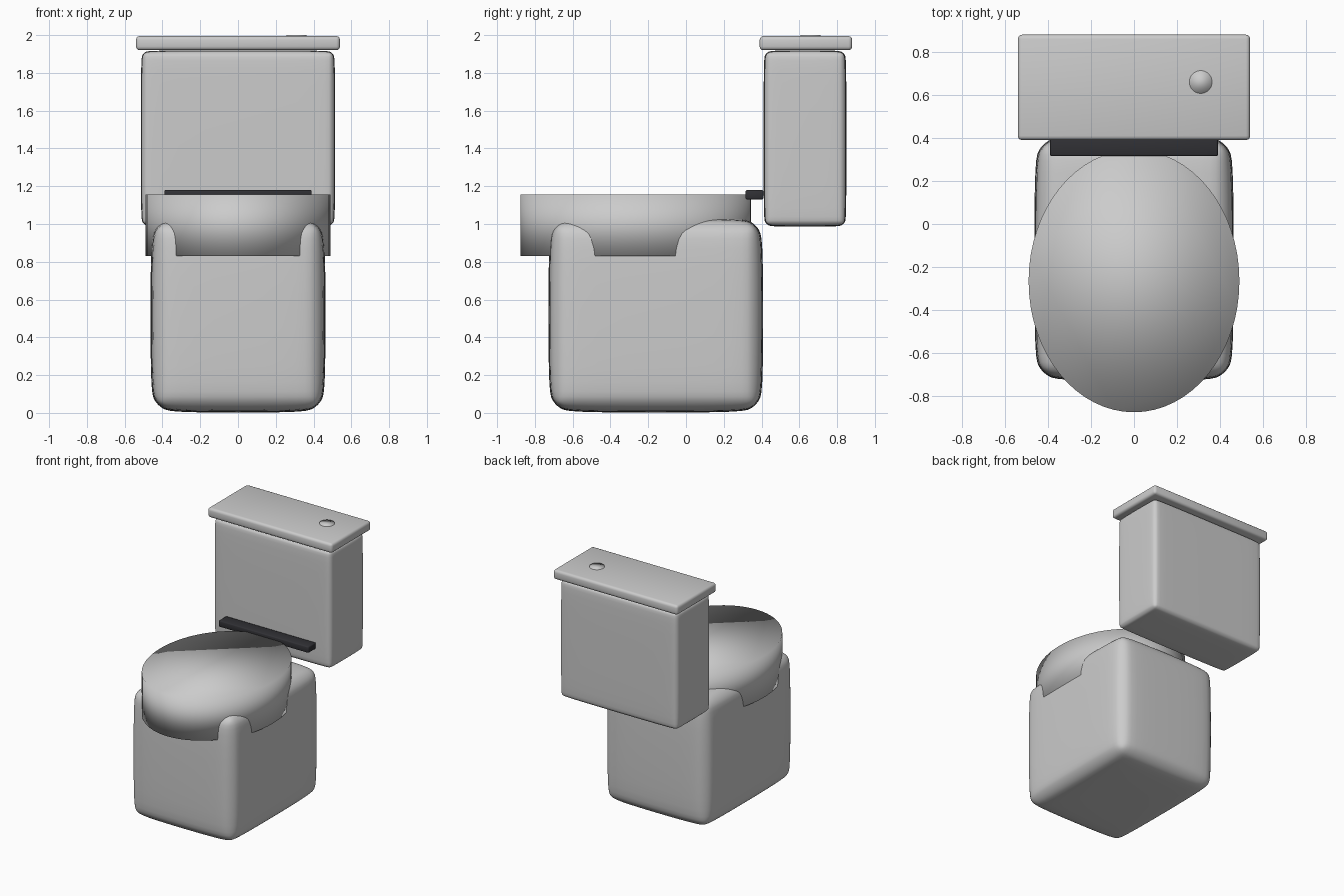
import bpy

if "Cube" in bpy.data.objects:
    bpy.data.objects.remove(bpy.data.objects["Cube"])


def smooth(ob):
    for p in ob.data.polygons:
        p.use_smooth = True


def soft_box(name, lo, hi, bevel, segments=3, subdiv=0):
    """Rounded box between two corners."""
    bpy.ops.mesh.primitive_cube_add(size=1, location=[(a + b) / 2 for a, b in zip(lo, hi)])
    ob = bpy.context.object
    ob.name = name
    ob.scale = [b - a for a, b in zip(lo, hi)]
    bpy.ops.object.transform_apply(location=False, rotation=False, scale=True)
    mod = ob.modifiers.new("round", 'BEVEL')
    mod.width = bevel
    mod.segments = segments
    if subdiv:
        sub = ob.modifiers.new("soften", 'SUBSURF')
        sub.levels = sub.render_levels = subdiv
    smooth(ob)
    return ob


def disc(name, centre, rx, ry, z0, z1):
    """Upright elliptical cylinder with smooth shading."""
    bpy.ops.mesh.primitive_cylinder_add(vertices=64, radius=1, depth=1,
                                        location=(centre[0], centre[1], (z0 + z1) / 2))
    ob = bpy.context.object
    ob.name = name
    ob.scale = (rx, ry, z1 - z0)
    bpy.ops.object.transform_apply(location=False, rotation=False, scale=True)
    smooth(ob)
    return ob


# Pedestal
soft_box("pedestal", (-0.465, -0.73, 0), (0.465, 0.41, 1.035), 0.13, 3, 2)

# Oval bowl with closed seat
disc("bowl", (0, -0.265), 0.49, 0.61, 0.83, 1.155)

# Cistern and its lid
soft_box("cistern", (-0.515, 0.41, 0.985), (0.515, 0.85, 1.92), 0.05, 3, 2)
soft_box("cistern_lid", (-0.54, 0.39, 1.92), (0.54, 0.88, 1.995), 0.02, 3)

# Flush button
disc("flush_button", (0.31, 0.66), 0.053, 0.053, 1.96, 2.0)

# Dark hinge bar
hinge = soft_box("hinge_bar", (-0.39, 0.315, 1.13), (0.39, 0.41, 1.18), 0.008, 2)
dark = bpy.data.materials.new("dark_plastic")
dark.diffuse_color = (0.03, 0.03, 0.035, 1)
dark.use_nodes = True
dark.node_tree.nodes["Principled BSDF"].inputs["Base Color"].default_value = dark.diffuse_color
hinge.data.materials.append(dark)
